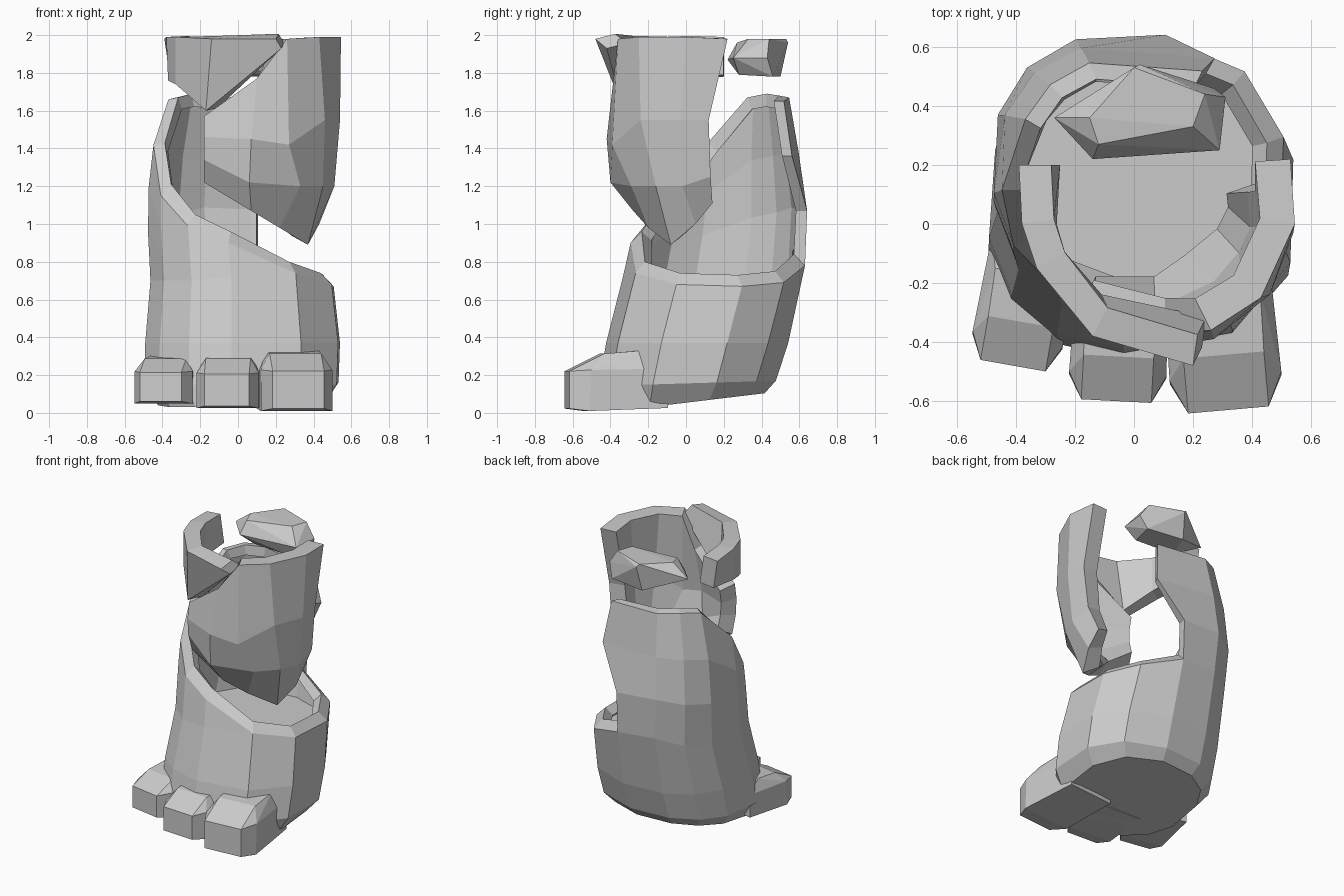
import bpy, bmesh, math
from mathutils import Vector, Matrix

if "Cube" in bpy.data.objects:
    bpy.data.objects.remove(bpy.data.objects["Cube"])


def make_object(name, verts, faces, thickness=0):
    me = bpy.data.meshes.new(name)
    me.from_pydata(verts, [], faces)
    me.validate()
    ob = bpy.data.objects.new(name, me)
    bpy.context.collection.objects.link(ob)
    if thickness:
        mod = ob.modifiers.new("thickness", 'SOLIDIFY')
        mod.thickness = thickness
        mod.offset = -1
    return ob


def hull(name, pts):
    bm = bmesh.new()
    for p in pts:
        bm.verts.new(p)
    res = bmesh.ops.convex_hull(bm, input=bm.verts)
    junk = {e for k in ("geom_interior", "geom_unused") for e in res[k] if isinstance(e, bmesh.types.BMVert)}
    bmesh.ops.delete(bm, geom=list(junk), context='VERTS')
    bmesh.ops.dissolve_limit(bm, angle_limit=0.06, verts=bm.verts, edges=bm.edges)
    me = bpy.data.meshes.new(name)
    bm.to_mesh(me)
    bm.free()
    ob = bpy.data.objects.new(name, me)
    bpy.context.collection.objects.link(ob)
    return ob


def plate(name, cols, thickness):
    # columns run counter-clockwise, each from bottom to top
    n = len(cols[0])
    verts = [p for c in cols for p in c]
    faces = [(i * n + j, (i + 1) * n + j, (i + 1) * n + j + 1, i * n + j + 1)
             for i in range(len(cols) - 1) for j in range(n - 1)]
    return make_object(name, verts, faces, thickness)


# Outline of the lower shell: z, x min, x max, y min, y max
OUTLINE = [
    (0.03, -0.43, 0.47, -0.46, 0.42),
    (0.15, -0.50, 0.55, -0.46, 0.48),
    (0.35, -0.50, 0.56, -0.43, 0.54),
    (0.70, -0.47, 0.52, -0.34, 0.63),
    (1.10, -0.49, 0.47, -0.25, 0.65),
    (1.45, -0.45, 0.46, -0.20, 0.61),
    (1.69, -0.38, 0.38, -0.12, 0.56),
]


def shell_point(deg, z):
    k = 0
    while k < len(OUTLINE) - 2 and z > OUTLINE[k + 1][0]:
        k += 1
    a, b = OUTLINE[k], OUTLINE[k + 1]
    f = min(1, max(0, (z - a[0]) / (b[0] - a[0])))
    x0, x1, y0, y1 = [a[m] + (b[m] - a[m]) * f for m in range(1, 5)]
    c, s = math.cos(math.radians(deg)), math.sin(math.radians(deg))
    c, s = [math.copysign(abs(v) ** 0.87, v) for v in (c, s)]
    return ((x0 + x1) / 2 + c * (x1 - x0) / 2, (y0 + y1) / 2 + s * (y1 - y0) / 2, z)


# Lower shell: closed bowl with a tall broken wall at the back and left
angles = [-58, -20, 16, 48, 82, 110, 135, 160, 190, 215, 240, 265]
base = [0.74, 0.68, 0.67, 0.69, 0.78, 0.8, 0.75, 0.72, 0.7, 0.7, 0.7, 0.72]
rim = {4: 1.65, 5: 1.67, 6: 1.68, 7: 1.66, 8: 1.42, 9: 1.15, 10: 0.99, 11: 0.9}
edge_angle = [79, 57, 57]
N = len(angles)
verts, faces = [], []
for row in range(4):
    for a, b in zip(angles, base):
        x, y, z = shell_point(a, (0.03, 0.15, 0.37, b)[row])
        lift = max(0, y + 0.2) * (0.12, 0.03, 0, 0)[row]
        verts.append((x, y, z + lift))
faces.append(tuple(reversed(range(N))))
for r in range(3):
    for i in range(N):
        j = (i + 1) % N
        faces.append((r * N + i, r * N + j, (r + 1) * N + j, (r + 1) * N + i))
column = {}
for i in rim:
    column[i] = [3 * N + i]
    for k in range(3):
        z = base[i] + (rim[i] - base[i]) * (k + 1) / 3
        column[i].append(len(verts))
        verts.append(shell_point(edge_angle[k] if i == 4 else angles[i], z))
for i in range(4, 11):
    for k in range(3):
        faces.append((column[i][k], column[i + 1][k], column[i + 1][k + 1], column[i][k + 1]))
for k in range(3):
    faces.append((column[11][k], 3 * N, column[11][k + 1]))

# Slanted lip running along the broken rim
loop = [3 * N + i for i in range(4)] + column[4] + [column[i][3] for i in range(5, 12)]
first = len(verts)
for v in loop:
    p = Vector(verts[v])
    inward = Vector((0.03 - p.x, 0.12 - p.y, 0)).normalized() * 0.06
    if v in column[4][1:]:
        rise = 0
    else:
        rise = 0.06 if p.z < 1.2 else 0.01
    verts.append(tuple(p + inward + Vector((0, 0, rise))))
for i in range(len(loop)):
    j = (i + 1) % len(loop)
    faces.append((loop[i], loop[j], first + j, first + i))
make_object("lower_leg_shell", verts, faces, 0.07)

# Floor closing the hollow of the shell
floor = []
for a in angles:
    x, y, z = shell_point(a, 0.64)
    floor.append((x * 0.87, 0.14 + (y - 0.14) * 0.87, z))
make_object("inner_floor", floor, [tuple(range(N))])

# Knee plate wrapping the front right
plate("knee_plate", [
    [(-.18, -.27, 1.22), (-.18, -.31, 1.34), (-.18, -.32, 1.46), (-.18, -.30, 1.57)],
    [(.07, -.28, 1.07), (.06, -.40, 1.22), (.07, -.42, 1.45), (.10, -.37, 1.77)],
    [(.22, -.20, .98), (.33, -.29, 1.2), (.27, -.39, 1.42), (.26, -.36, 1.98)],
    [(.37, -.08, .89), (.45, -.16, 1.2), (.46, -.24, 1.55), (.43, -.25, 1.99)],
    [(.43, .05, 1.0), (.51, -.02, 1.2), (.54, -.03, 1.55), (.545, 0, 1.99)],
    [(.42, .14, 1.11), (.50, .13, 1.25), (.53, .12, 1.55), (.53, .22, 1.98)],
], 0.12)

# Broken plate at the upper left
plate("upper_left_plate", [
    [(-.36, .20, 1.78), (-.39, .20, 1.98)],
    [(-.37, -.02, 1.76), (-.38, 0, 1.99)],
    [(-.33, -.15, 1.74), (-.33, -.15, 1.99)],
    [(-.17, -.33, 1.6), (-.14, -.38, 1.98)],
    [(.23, -.42, 1.93), (.20, -.48, 1.98)],
], 0.11)

# Loose chunk at the back of the top
hull("rear_chunk", [
    (-.15, .36, 1.97), (0, .53, 1.98), (.24, .44, 1.98), (.20, .33, 1.98), (-.12, .27, 1.96),
    (.31, .43, 1.88), (.29, .25, 1.88), (.27, .46, 1.78), (.22, .28, 1.79),
    (-.27, .36, 1.88), (.02, .54, 1.96), (-.14, .22, 1.87), (0, .5, 1.78), (-.08, .30, 1.79)])


# Toes: x, y of the front centre, half width, length, bottom, height, turn
def toe(name, x, y, w, length, z, h, turn):
    shape = [(.72, 0, .04), (.72, 0, .66), (1, .2, 0), (1, .22, .68), (.72, .36, .95),
             (.95, 1, .05), (.95, 1, .7), (.75, .75, 1)]
    m = Matrix.Translation((x, y, z)) @ Matrix.Rotation(math.radians(turn), 4, 'Z')
    hull(name, [m @ Vector((s * a * w, b * length, c * h)) for s in (-1, 1) for a, b, c in shape])


toe("toe_left", -.41, -.48, .155, .42, .05, .25, -10)
toe("toe_middle", -.06, -.60, .165, .42, .025, .275, -3)
toe("toe_right", .32, -.63, .19, .52, .01, .32, 5)
